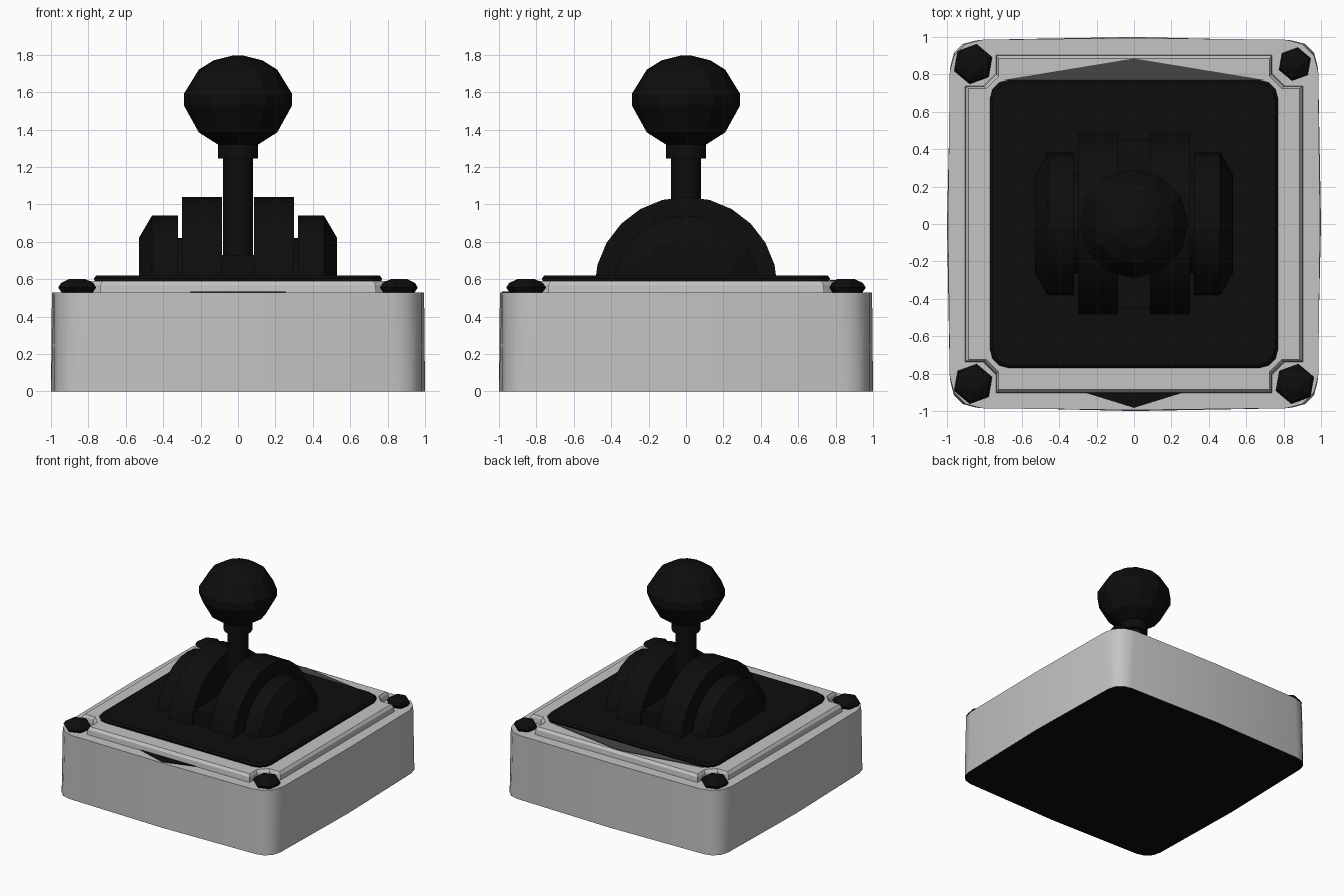
import bpy, bmesh, math

cube = bpy.data.objects.get("Cube")
if cube:
    bpy.data.objects.remove(cube, do_unlink=True)


def material(name, value):
    m = bpy.data.materials.new(name)
    m.use_nodes = True
    col = (value, value, value, 1)
    m.diffuse_color = col
    m.node_tree.nodes["Principled BSDF"].inputs["Base Color"].default_value = col
    return m


GREY = material("light grey", 0.55)
BLACK = material("black", 0.004)
DARK = material("dark grey", 0.06)


def loft(name, rings, mat, smooth=None):
    """Bridge a stack of equal-length closed rings and cap both ends."""
    bm = bmesh.new()
    rows = [[bm.verts.new(p) for p in ring] for ring in rings]
    n = len(rows[0])
    for a, b in zip(rows, rows[1:]):
        for i in range(n):
            j = (i + 1) % n
            bm.faces.new((a[i], a[j], b[j], b[i]))
    bm.faces.new(rows[0][::-1])
    bm.faces.new(rows[-1])
    bmesh.ops.recalc_face_normals(bm, faces=bm.faces)
    me = bpy.data.meshes.new(name)
    bm.to_mesh(me)
    bm.free()
    ob = bpy.data.objects.new(name, me)
    bpy.context.collection.objects.link(ob)
    me.materials.append(mat)
    if smooth:
        bpy.ops.object.select_all(action='DESELECT')
        ob.select_set(True)
        bpy.context.view_layer.objects.active = ob
        bpy.ops.object.shade_smooth_by_angle(angle=math.radians(smooth))
    return ob


def flat(points, z, s=1.0):
    return [(x * s, y * s, z) for x, y in points]


def lathe(name, profile, mat, sides=12, at=(0, 0), turn=0.0, smooth=None):
    rings = []
    for r, z in profile:
        angles = [turn + 2 * math.pi * i / sides for i in range(sides)]
        rings.append([(at[0] + r * math.cos(a), at[1] + r * math.sin(a), z) for a in angles])
    return loft(name, rings, mat, smooth)


def rotate4(quarter):
    """Repeat a quarter outline four times around z."""
    pts = []
    for k in range(4):
        c, s = ((1, 0), (0, 1), (-1, 0), (0, -1))[k]
        pts += [(c * x - s * y, s * x + c * y) for x, y in quarter]
    return pts


def rounded(half, radius, steps, bow=0.0):
    q = [(half + bow, 0)] if bow else []
    for i in range(steps + 1):
        a = math.pi / 2 * i / steps
        q.append((half - radius + radius * math.cos(a), half - radius + radius * math.sin(a)))
    return rotate4(q)


# Housing with slightly bowed sides and a black underside
base = loft("housing", [flat(rounded(0.98, 0.13, 3, 0.02), 0),
                        flat(rounded(0.985, 0.17, 3, 0.01), 0.53)], GREY, 40)
base.data.materials.append(BLACK)
for f in base.data.polygons:
    if f.normal.z < -0.9:
        f.material_index = 1

# Raised deck with corners notched around the screws
def deck(e, c):
    return rotate4([(e, c), (c + 0.065, c), (c, c + 0.065), (c, e)])

loft("raised_deck", [flat(deck(0.905, 0.74), 0.52), flat(deck(0.9, 0.735), 0.57),
                     flat(deck(0.885, 0.725), 0.59)], GREY)

# Black cover plate
loft("cover_plate", [flat(rounded(0.765, 0.10, 3), 0.585), flat(rounded(0.77, 0.10, 3), 0.605),
                     flat(rounded(0.757, 0.10, 3), 0.62)], BLACK)

# Thin pointed inlays on the front rim and the back of the deck
front = [(-0.3, -0.89), (0, -0.983), (0.3, -0.89)]
back = [(-0.7, 0.77), (0.7, 0.77), (0, 0.885)]
loft("front_inlay", [flat(front, 0.528), flat(front, 0.534)], BLACK)
loft("back_inlay", [flat(back, 0.588), flat(back, 0.595)], DARK)

# Domed corner screws
for sx, side in ((1, "left"), (-1, "right")):
    for sy, end in ((-1, "front"), (1, "back")):
        r = 0.09 if (sx, sy) == (1, 1) else 0.108
        lathe(f"screw_{end}_{side}", [(r * 0.8, 0.525), (r, 0.555), (r * 0.85, 0.58),
              (r * 0.4, 0.602)], BLACK, 6, (sx * 0.86, sy * 0.855), math.radians(20))

# Half-round quadrant cheeks: tall inner disc, narrow groove, lower bevelled outer disc
cheek = [(0.085, 0.49), (0.30, 0.49), (0.30, 0.27), (0.32, 0.27),
         (0.32, 0.39), (0.46, 0.39), (0.53, 0.27)]
for sx, side in ((1, "left"), (-1, "right")):
    rings = [[(sx * x, r * math.cos(math.pi * i / 12), 0.55 + r * math.sin(math.pi * i / 12))
              for i in range(13)] for x, r in cheek]
    loft(f"quadrant_{side}", rings, BLACK, 25)

# Slot floor between the cheeks
slot = [(-0.09, -0.45), (0.09, -0.45), (0.09, 0.45), (-0.09, 0.45)]
loft("slot_floor", [flat(slot, 0.58), flat(slot, 0.73)], BLACK)

# Lever, collar and faceted knob
lathe("lever_shaft", [(0.08, 0.65), (0.08, 1.27)], BLACK, 12, smooth=40)
lathe("lever_collar", [(0.108, 1.245), (0.108, 1.34)], BLACK, 12, smooth=40)
lathe("lever_knob", [(0.10, 1.315), (0.21, 1.385), (0.29, 1.53), (0.29, 1.59), (0.21, 1.72),
                     (0.13, 1.77), (0.03, 1.795)], BLACK, 12)
